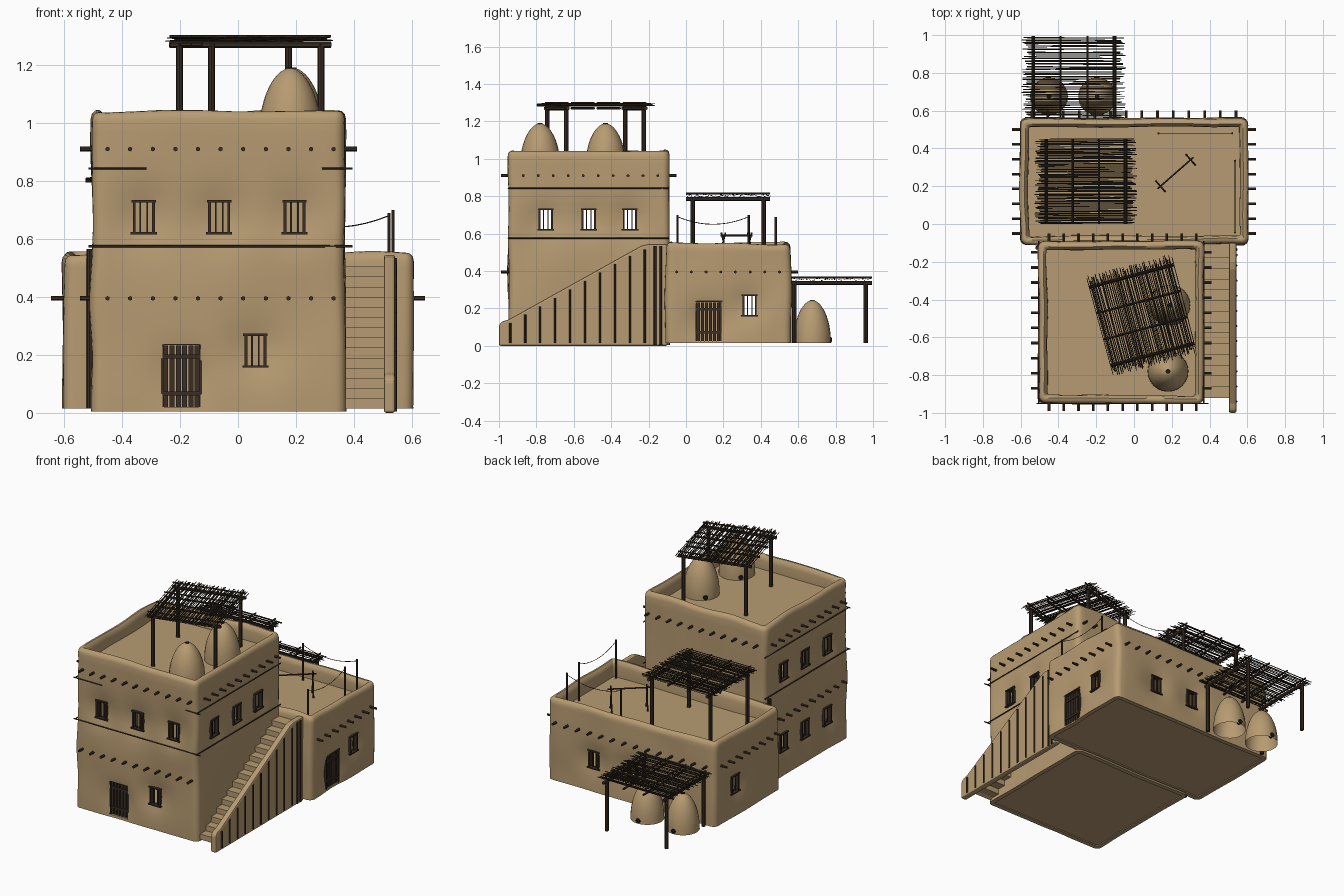
import bpy, bmesh, math, random
from mathutils import Matrix, Vector, noise

random.seed(4)
cube = bpy.data.objects.get("Cube")
if cube:
    bpy.data.objects.remove(cube, do_unlink=True)


def material(name, rgb):
    m = bpy.data.materials.new(name)
    m.use_nodes = True
    m.diffuse_color = (*rgb, 1)
    m.node_tree.nodes["Principled BSDF"].inputs["Base Color"].default_value = (*rgb, 1)
    return m


CLAY = material("clay plaster", (0.475, 0.33, 0.168))
WOOD = material("dark wood", (0.042, 0.027, 0.018))
STICK = material("dry sticks", (0.034, 0.024, 0.015))
BLACK = material("soot", (0.012, 0.009, 0.007))


def finish(bm, name, mat, smooth=False):
    bmesh.ops.recalc_face_normals(bm, faces=bm.faces)
    me = bpy.data.meshes.new(name)
    bm.to_mesh(me)
    bm.free()
    ob = bpy.data.objects.new(name, me)
    bpy.context.collection.objects.link(ob)
    me.materials.append(mat)
    if smooth:
        shade(ob)
    return ob


def shade(ob):
    bpy.ops.object.select_all(action='DESELECT')
    ob.select_set(True)
    bpy.context.view_layer.objects.active = ob
    bpy.ops.object.shade_smooth_by_angle(angle=math.radians(50))


def box(bm, mat, lo, hi):
    lo, hi = Vector(lo), Vector(hi)
    m = mat @ Matrix.Translation((lo + hi) / 2) @ Matrix.Diagonal((*(hi - lo), 1))
    bmesh.ops.create_cube(bm, size=1, matrix=m)


def rod(bm, p, q, r, sides=6):
    p, q = Vector(p), Vector(q)
    d = q - p
    m = Matrix.Translation((p + q) / 2) @ d.to_track_quat('Z', 'Y').to_matrix().to_4x4()
    bmesh.ops.create_cone(bm, segments=sides, radius1=r, radius2=r, depth=d.length,
                          cap_ends=True, matrix=m)


def prism(name, profile, x0, x1, mat):
    """Extrude a (y, z) outline along x."""
    bm = bmesh.new()
    f = bm.faces.new([bm.verts.new((x0, y, z)) for y, z in profile])
    ext = bmesh.ops.extrude_face_region(bm, geom=[f])
    bmesh.ops.translate(bm, vec=(x1 - x0, 0, 0),
                        verts=[v for v in ext["geom"] if isinstance(v, bmesh.types.BMVert)])
    return finish(bm, name, mat)


TURN = {"front": 0, "right": 90, "back": 180, "left": 270}


def wall(b, side, u):
    """Frame on a wall: local x along it, local y inward."""
    x0, x1, y0, y1 = b
    pos = {"front": (u, y0, 0), "back": (u, y1, 0), "right": (x1, u, 0), "left": (x0, u, 0)}
    return Matrix.Translation(pos[side]) @ Matrix.Rotation(math.radians(TURN[side]), 4, 'Z')


def outline(b, inset, n=26):
    """Rounded rectangle loop."""
    x0, x1, y0, y1 = b[0] + inset, b[1] - inset, b[2] + inset, b[3] - inset
    r = max(0.035 - inset, 0.008)
    pts = []
    corners = [(x1 - r, y0 + r), (x1 - r, y1 - r), (x0 + r, y1 - r), (x0 + r, y0 + r)]
    for i, (cx, cy) in enumerate(corners):
        for k in range(5):
            a = math.radians(-90 + i * 90 + k * 22.5)
            pts.append(Vector((cx + r * math.cos(a), cy + r * math.sin(a), 0)))
        a = math.radians(i * 90)
        nx, ny = corners[(i + 1) % 4]
        end = Vector((nx + r * math.cos(a), ny + r * math.sin(a), 0))
        start = pts[-1].copy()
        pts += [start.lerp(end, k / n) for k in range(1, n)]
    return pts


def house(name, b, base, roof, top, openings):
    """Hollow hand-plastered block with parapet, sunken roof and cut openings."""
    thick, steps = 0.03, 24
    rings = [(thick, roof - 0.03 + (base - roof + 0.03) * i / steps) for i in range(steps + 1)]
    rings += [(0, base + (top - 0.03 - base) * i / steps) for i in range(steps + 1)]
    rings += [(0.004, top - 0.012), (0.014, top - 0.002), (0.028, top),
              (0.04, top - 0.012), (0.045, top - 0.035), (0.045, roof)]
    spots = []
    for side, u, z0, z1, w, door in openings:
        m = wall(b, side, u)
        spots.append((m @ Vector((0, 0, (z0 + z1) / 2)), m.to_3x3() @ Vector((0, 1, 0))))
    bm = bmesh.new()
    loops = []
    for inset, z in rings:
        loop = []
        for p in outline(b, inset):
            co = Vector((p.x, p.y, z))
            move = noise.noise_vector(co * 3.5) * 0.01
            move.z = move.z * 1.6 if z > top - 0.04 else 0
            for c, n in spots:
                move += n * 0.027 * math.exp(-(co - c).length_squared / 0.01)
            loop.append(bm.verts.new(co + move))
        loops.append(loop)
    for a, c in zip(loops, loops[1:]):
        for i in range(len(a)):
            j = (i + 1) % len(a)
            bm.faces.new((a[i], a[j], c[j], c[i]))
    bm.faces.new(loops[0])
    bm.faces.new(loops[-1])
    ob = finish(bm, name, CLAY)
    # openings
    cut = bmesh.new()
    for side, u, z0, z1, w, door in openings:
        box(cut, wall(b, side, u), (-w / 2, -0.06, z0), (w / 2, 0.1, z1))
    cutter = finish(cut, name + "_cutter", CLAY)
    cutter.hide_render = True
    bpy.context.view_layer.objects.active = ob
    mod = ob.modifiers.new("openings", 'BOOLEAN')
    mod.operation, mod.solver, mod.object = 'DIFFERENCE', 'EXACT', cutter
    bpy.ops.object.modifier_apply(modifier=mod.name)
    bpy.data.objects.remove(cutter, do_unlink=True)
    shade(ob)
    # floor set just above the wall foot
    bm = bmesh.new()
    i = thick - 0.014
    box(bm, Matrix(), (b[0] + i, b[2] + i, base + 0.006), (b[1] - i, b[3] - i, base + 0.012))
    finish(bm, name + "_floor", CLAY)
    # frames, bars and plank doors
    bm = bmesh.new()
    for side, u, z0, z1, w, door in openings:
        m, h = wall(b, side, u) @ Matrix.Translation((0, 0.008, 0)), w / 2
        for s in (-1, 1):
            box(bm, m, (s * h - 0.005, 0, z0), (s * h + 0.005, 0.03, z1))
        box(bm, m, (-h - 0.009, -0.002, z1 - 0.004), (h + 0.009, 0.03, z1 + 0.004))
        if door:
            for k in range(6):
                x = -h + w * (k + 0.5) / 6
                box(bm, m, (x - 0.0085, 0.01, z0), (x + 0.0085, 0.02, z1 - 0.006))
            for z in (z0 + 0.04, z1 - 0.05):
                box(bm, m, (-h, 0.004, z), (h, 0.012, z + 0.014))
        else:
            box(bm, m, (-h - 0.012, -0.004, z0 - 0.004), (h + 0.012, 0.03, z0 + 0.004))
            for x in (-0.012, 0.012):
                box(bm, m, (x - 0.003, 0.012, z0), (x + 0.003, 0.018, z1))
    finish(bm, name + "_frames", WOOD)


TOWER = (-0.505, 0.37, -0.95, -0.09)
REAR = (-0.605, 0.605, -0.11, 0.56)
UP, LOW, W = (0.62, 0.73), (0.16, 0.27), 0.066
side_y = (-0.75, -0.52, -0.3)
tower_open = [("front", x, *UP, W, False) for x in (-0.325, -0.065, 0.195)]
tower_open += [(s, y, *UP, W, False) for s in ("left", "right") for y in side_y]
tower_open += [("left", y, *LOW, W, False) for y in side_y]
tower_open += [("front", 0.06, *LOW, W, False), ("front", -0.195, 0.02, 0.238, 0.13, True)]
house("tower", TOWER, 0.005, 0.95, 1.04, tower_open)
rear_open = [(s, 0.34, *LOW, W, False) for s in ("left", "right")]
rear_open += [("back", x, *LOW, W, False) for x in (0.28, 0)]
rear_open += [("right", 0.12, 0.025, 0.238, 0.13, True)]
house("rear_house", REAR, 0.015, 0.45, 0.55, rear_open)

# projecting roof beams
bm = bmesh.new()


def beam_row(b, side, z, start, end, count):
    for i in range(count):
        m = wall(b, side, start + (end - start) * i / (count - 1))
        rod(bm, m @ Vector((0, 0.03, z)), m @ Vector((0, -0.04, z)), 0.008)


for side in ("front", "back"):
    beam_row(TOWER, side, 0.91, -0.45, 0.33, 11)
for side in ("left", "right"):
    beam_row(TOWER, side, 0.91, -0.87, -0.15, 10)
    beam_row(REAR, side, 0.395, -0.05, 0.5, 8)
beam_row(TOWER, "front", 0.395, -0.45, 0.33, 11)
beam_row(TOWER, "left", 0.395, -0.87, -0.15, 10)
beam_row(REAR, "back", 0.395, -0.54, 0.54, 14)
finish(bm, "roof_beams", WOOD)

# thin storey rails
bm = bmesh.new()
x0, x1, y0, y1 = TOWER
for z in (0.575, 0.843):
    for x in (x0, x1):
        rod(bm, (x, y0, z), (x, y1, z), 0.004)
    for a, c in ([(x0, x1)] if z < 0.6 else [(x0, -0.34), (0.3, x1)]):
        rod(bm, (a - 0.01, y0, z), (c + 0.025, y0, z), 0.004)
finish(bm, "storey_rails", WOOD)

# outside stair: stepped slab, side wall, wall posts
count, run, rise = 14, 0.057, 0.035
upper = []
for i in range(count):
    y = -0.92 + i * run
    upper += [(y, 0.015 + i * rise), (y, 0.015 + (i + 1) * rise)]
upper.append((-0.1, upper[-1][1]))
under = [(y + 0.02, max(z - 0.025, 0.004)) for y, z in upper[1:]]
prism("stair_steps", upper + under[::-1], 0.355, 0.51, CLAY)
slope = lambda y: 0.13 + 0.41 * min(max((y + 0.97) / 0.73, 0), 1)
rail = [(-1.0, 0), (-1.0, 0.11), (-0.985, 0.13), (-0.95, 0.14), (-0.24, 0.535), (-0.2, 0.545),
        (-0.1, 0.545), (-0.1, 0)]
ob = prism("stair_wall", rail, 0.503, 0.542, CLAY)
bev = ob.modifiers.new("soft edges", 'BEVEL')
bev.width, bev.segments = 0.009, 2
bm = bmesh.new()
for i in range(10):
    y = -0.94 + i * 0.08
    rod(bm, (0.542, y, 0.015), (0.542, y, slope(y) - 0.025), 0.006)
for y in (-0.165, -0.135):
    rod(bm, (0.54, y, 0.005), (0.54, y, 0.535), 0.009)
finish(bm, "stair_wall_posts", WOOD)

# post in the left corner between the blocks
bm = bmesh.new()
rod(bm, (-0.512, -0.125, 0.015), (-0.512, -0.125, 0.565), 0.011, 8)
finish(bm, "left_corner_post", WOOD)


# domed ovens
def oven(name, x, y, z, r, h, face):
    bm = bmesh.new()
    n, rows, loops = 24, 14, []
    for k in range(rows):
        t = math.sin(k / rows * math.pi / 2)
        rr = r * (1 - t ** 2.1) ** 0.55
        loops.append([bm.verts.new((x + rr * math.cos(a), y + rr * math.sin(a), z + h * t))
                      for a in (math.tau * i / n for i in range(n))])
    tip = bm.verts.new((x, y, z + h))
    for a, c in zip(loops, loops[1:]):
        for i in range(n):
            bm.faces.new((a[i - 1], a[i], c[i], c[i - 1]))
    for i in range(n):
        bm.faces.new((loops[-1][i - 1], loops[-1][i], tip))
    finish(bm, name, CLAY, True)
    bm = bmesh.new()
    d = Vector((math.cos(face), math.sin(face), 0))
    p = Vector((x, y, z + 0.018))
    rod(bm, p + d * r * 0.8, p + d * (r + 0.004), 0.015, 10)
    rod(bm, (x, y, z + h - 0.01), (x, y, z + h + 0.001), 0.013, 10)
    finish(bm, name + "_vents", BLACK)


oven("roof_oven_front", 0.18, -0.78, 0.95, 0.108, 0.24, 2.4)
oven("roof_oven_back", 0.19, -0.43, 0.95, 0.108, 0.24, 2.4)
oven("yard_oven_left", -0.195, 0.675, 0.015, 0.1, 0.23, 1.6)
oven("yard_oven_right", -0.45, 0.675, 0.015, 0.1, 0.23, 1.6)


# stick-roofed shelters
def shelter(name, x, y, base, top, turn, lx, ly, sticks):
    m = Matrix.Translation((x, y, 0)) @ Matrix.Rotation(math.radians(turn), 4, 'Z')
    px, py = lx / 2 - 0.05, ly / 2 - 0.035
    bm = bmesh.new()
    for sx in (-1, 1):
        for sy in (-1, 1):
            rod(bm, m @ Vector((sx * px, sy * py, base)),
                m @ Vector((sx * px, sy * py, top - 0.03)), 0.012, 8)
    for k in range(4):
        bx = -px + 2 * px * k / 3
        r = 0.011 if k in (0, 3) else 0.007
        rod(bm, m @ Vector((bx, -ly / 2, top - 0.035)), m @ Vector((bx, ly / 2, top - 0.035)), r)
        rod(bm, m @ Vector((bx, -ly / 2, top - 0.006)), m @ Vector((bx, ly / 2, top - 0.006)), 0.005)
    finish(bm, name + "_frame", WOOD)
    bm = bmesh.new()
    for i in range(sticks):
        v = -ly / 2 + ly * (i + random.random()) / sticks
        a, c = (lx / 2 + random.uniform(-0.025, 0.012) for _ in range(2))
        z = top - 0.017 + random.uniform(-0.006, 0.008)
        rod(bm, m @ Vector((-a, v, z)), m @ Vector((c, v + random.uniform(-0.005, 0.005), z)),
            random.uniform(0.0018, 0.003), 5)
    finish(bm, name + "_sticks", STICK)


shelter("tower_shelter", 0.042, -0.483, 0.95, 1.305, 105, 0.53, 0.46, 76)
shelter("rear_shelter", -0.255, 0.225, 0.45, 0.82, 0, 0.52, 0.45, 76)
shelter("yard_shelter", -0.318, 0.77, 0.015, 0.372, 0, 0.53, 0.45, 58)

# washing lines and drying rack
bm = bmesh.new()
for a, c, z in [((0.13, 0.48), (0.52, 0.48), 0.68), ((0.535, -0.045), (0.535, 0.335), 0.69)]:
    for p in (a, c):
        rod(bm, (*p, 0.45), (*p, z + 0.01), 0.006)
    line = [(a[0] + (c[0] - a[0]) * t, a[1] + (c[1] - a[1]) * t, z - 0.16 * t * (1 - t))
            for t in (i / 10 for i in range(11))]
    for p, q in zip(line, line[1:]):
        rod(bm, p, q, 0.002, 4)
ends = [Vector((0.14, 0.2, 0.59)), Vector((0.3, 0.34, 0.59))]
along = (ends[1] - ends[0]).normalized()
across = Vector((-along.y, along.x, 0)) * 0.036
rod(bm, ends[0] - along * 0.02, ends[1] + along * 0.02, 0.005)
for e in ends:
    for s in (-1, 1):
        foot = Vector((e.x, e.y, 0.45)) + across * s
        rod(bm, foot, e - across * s * 0.4 + Vector((0, 0, 0.015)), 0.005)
finish(bm, "washing_lines_and_rack", WOOD)
